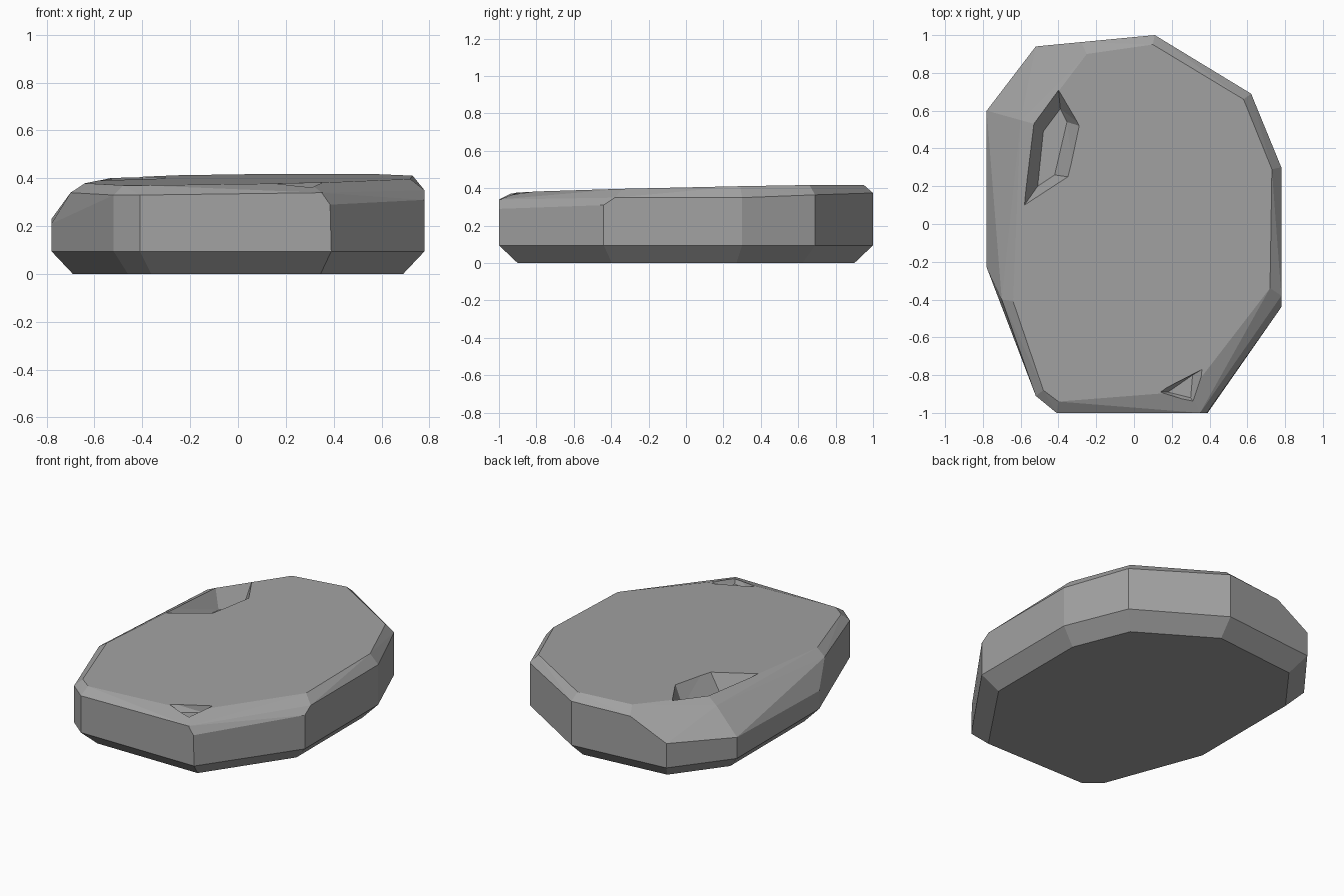
import bpy
import bmesh

cube = bpy.data.objects.get("Cube")
if cube:
    bpy.data.objects.remove(cube, do_unlink=True)

# Single stone colour
stone = bpy.data.materials.new("stone grey")
stone.use_nodes = True
colour = (0.36, 0.36, 0.36, 1)
stone.diffuse_color = colour
stone.node_tree.nodes["Principled BSDF"].inputs["Base Color"].default_value = colour


def top_z(x, y):
    """Height of the gently tilted top plane."""
    return 0.396 + 0.022 * y + 0.012 * x


def hull_object(name, points):
    """Convex faceted solid around the given points."""
    bm = bmesh.new()
    for p in points:
        bm.verts.new(p)
    result = bmesh.ops.convex_hull(bm, input=bm.verts)
    loose = {g for g in result["geom_interior"] + result["geom_unused"]
             if isinstance(g, bmesh.types.BMVert)}
    bmesh.ops.delete(bm, geom=list(loose), context='VERTS')
    bmesh.ops.dissolve_limit(bm, angle_limit=0.03, verts=bm.verts, edges=bm.edges)
    bmesh.ops.recalc_face_normals(bm, faces=bm.faces)
    mesh = bpy.data.meshes.new(name)
    bm.to_mesh(mesh)
    bm.free()
    mesh.materials.append(stone)
    ob = bpy.data.objects.new(name, mesh)
    bpy.context.collection.objects.link(ob)
    return ob


def cut_pit(target, rim, floor, floor_z):
    """Carve a tapered chip whose walls run from floor outline to rim."""
    points = [(x, y, floor_z) for x, y in floor]
    for (rx, ry), (fx, fy) in zip(rim, floor):
        # Carry the wall past the surface so the cut is clean
        rise = top_z(rx, ry) - floor_z
        points.append((fx + (rx - fx) * 1.4, fy + (ry - fy) * 1.4, floor_z + rise * 1.4))
    cutter = hull_object("pit_cutter", points)
    cutter.hide_render = True
    mod = target.modifiers.new("pit", 'BOOLEAN')
    mod.operation, mod.solver, mod.object = 'DIFFERENCE', 'EXACT', cutter
    bpy.context.view_layer.objects.active = target
    bpy.ops.object.modifier_apply(modifier=mod.name)
    bpy.data.objects.remove(cutter, do_unlink=True)


# Widest outline, anticlockwise from the front
outline = [(-.41, -1), (.39, -1), (.78, -.44), (.78, .30), (.62, .69),
           (.11, 1), (-.52, .94), (-.78, .60), (-.78, -.23), (-.52, -.91)]
# Upper edge of the side walls
shoulder = [(-.41, -1, .33), (.35, -1, .34), (.385, -1, .29), (.78, -.44, .31),
            (.78, -.38, .35), (.78, .30, .35), (.62, .69, .365), (.11, 1, .375),
            (-.28, .963, .37), (-.52, .94, .25), (-.78, .60, .23), (-.78, -.23, .21),
            (-.60, .55, .365), (-.70, -.40, .34), (-.52, -.91, .33)]
# Outline of the flat top
crown = [(-.40, -.94), (.30, -.885), (.72, -.34), (.73, .29), (.58, .66),
         (.10, .95), (-.25, .90), (-.53, .53), (-.64, -.41), (-.48, -.88)]

points = [(x * .885, y * .9, 0) for x, y in outline]
points += [(x, y, .095) for x, y in outline]
points += shoulder
points += [(x, y, top_z(x, y)) for x, y in crown]
slab = hull_object("stone_slab", points)

# Deep chip near the back edge
cut_pit(slab,
        [(-.58, .10), (-.53, .53), (-.40, .71), (-.29, .52), (-.35, .25)],
        [(-.51, .20), (-.48, .49), (-.39, .61), (-.355, .54), (-.42, .26)], .29)
# Small shallow chip near the front corner
cut_pit(slab,
        [(.14, -.89), (.36, -.77), (.32, -.95)],
        [(.18, -.89), (.31, -.80), (.30, -.92)], .34)
